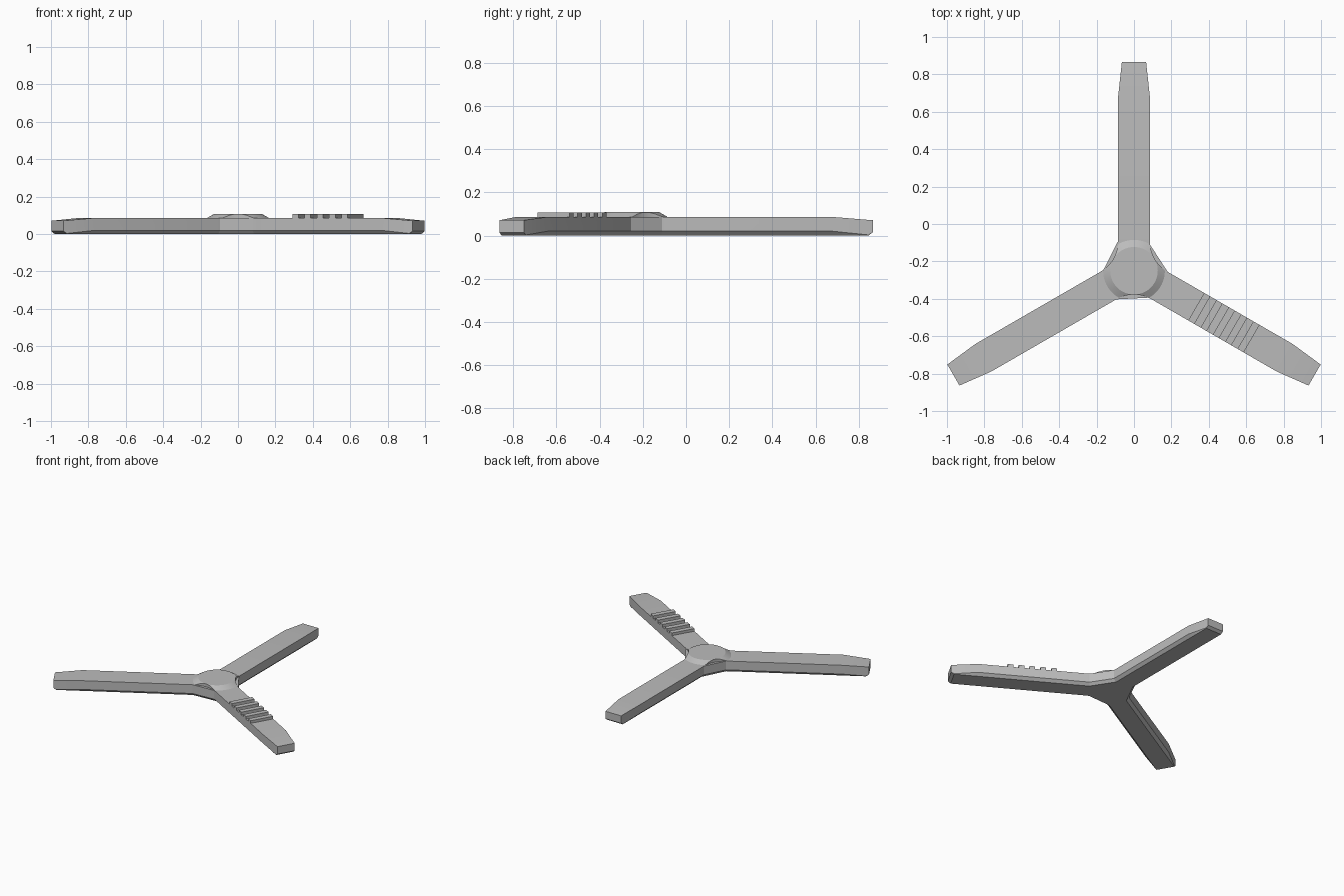
import bpy, bmesh
from math import sin, cos, sqrt, radians, pi, atan2
from mathutils import Vector, Matrix

cube = bpy.data.objects.get("Cube")
if cube:
    bpy.data.objects.remove(cube)

grey = bpy.data.materials.new("grey")
grey.use_nodes = True
colour = (0.5, 0.5, 0.5, 1)
grey.diffuse_color = colour
grey.node_tree.nodes["Principled BSDF"].inputs["Base Color"].default_value = colour

HUB = Vector((0, -0.25, 0))
ARM_ANGLES = [radians(a) for a in (90, 210, 330)]
HALF = 0.085          # arm half width
FILLET = 0.19         # radius of the curve between arms
REACH = (HALF + FILLET) / sqrt(3)   # where the curve meets the arm
DIST = (HALF + FILLET) / sin(pi / 3)
SHOULDER, NEAR_TIP, TIP = 0.93, 1.095, 1.115
TOP, STEPS = 0.086, 10


def finish(name, bm, smooth=True):
    bmesh.ops.remove_doubles(bm, verts=bm.verts, dist=0.0001)
    bmesh.ops.recalc_face_normals(bm, faces=bm.faces)
    mesh = bpy.data.meshes.new(name)
    bm.to_mesh(mesh)
    bm.free()
    mesh.materials.append(grey)
    obj = bpy.data.objects.new(name, mesh)
    bpy.context.collection.objects.link(obj)
    obj.location = HUB
    if smooth:
        bpy.ops.object.select_all(action="DESELECT")
        obj.select_set(True)
        bpy.context.view_layer.objects.active = obj
        bpy.ops.object.shade_smooth_by_angle(angle=radians(25))
    return obj


def body_ring(bm, inset, z, near, tip):
    """Three-armed outline; near and tip are (radius, half width, z)."""
    ring = []
    for angle in ARM_ANGLES:
        side = []
        for i in range(STEPS + 1):
            t = pi / 3 * (1 - i / STEPS)
            r = FILLET + inset
            side.append((REACH - r * sin(t), HALF + FILLET - r * cos(t), z))
        side += [(SHOULDER, HALF - inset, z), near, tip]
        mirrored = [(x, -y, h) for x, y, h in side]
        turn = Matrix.Rotation(angle, 3, "Z")
        # the last point of each arm is the first of the next one
        for p in (mirrored + side[::-1])[:-1]:
            ring.append(bm.verts.new(turn @ Vector(p)))
    return ring


def bridge(bm, a, b):
    n = len(a)
    for i in range(n):
        bm.faces.new((a[i], a[(i + 1) % n], b[(i + 1) % n], b[i]))


# Three-armed body with tapered tips and a chamfered underside
bm = bmesh.new()
bottom = body_ring(bm, 0.02, 0, (NEAR_TIP, 0.065, 0), (NEAR_TIP, 0.065, 0))
middle = body_ring(bm, 0, 0.02, (NEAR_TIP, 0.067, 0.003), (TIP, 0.065, 0.015))
top = body_ring(bm, 0, TOP, (NEAR_TIP, 0.067, 0.0725), (TIP, 0.065, 0.071))
bridge(bm, bottom, middle)
bridge(bm, middle, top)
bm.faces.new(bottom)
per_arm = len(top) // 3
centre = []
for k in range(3):
    arm = top[k * per_arm:(k + 1) * per_arm]
    s = STEPS + 1
    bm.faces.new(arm[s:s + 6])          # sloping tip
    centre += arm[:s + 1] + arm[s + 5:]
bm.faces.new(centre)
finish("three_arm_body", bm)

# Raised hub disc with a sloping skirt, trimmed to the body outline
DISC, SKIRT, RISE = 0.127, 0.165, 0.108
bm = bmesh.new()
low, edge, rim = [], [], []
for i in range(96):
    a = 2 * pi * i / 96
    phi = (a + pi / 2 + pi / 3) % (2 * pi / 3) - pi / 3
    radius = SKIRT
    reach = FILLET ** 2 - (DIST * sin(phi)) ** 2
    if reach > 0:
        radius = min(SKIRT, DIST * cos(phi) - sqrt(reach))
    height = TOP + (RISE - TOP) * (SKIRT - radius) / (SKIRT - DISC)
    for ring, r, z in ((low, radius, TOP), (edge, radius, height), (rim, DISC, RISE)):
        ring.append(bm.verts.new((r * cos(a), r * sin(a), z)))
bridge(bm, low, edge)
bridge(bm, edge, rim)
bm.faces.new(rim)
bm.faces.new(low)
finish("hub_disc", bm)

# Row of grip ribs across one arm
RIB = 0.038
for k in range(5):
    bm = bmesh.new()
    bmesh.ops.create_cube(bm, size=1)
    bmesh.ops.scale(bm, vec=(RIB, 2 * HALF, 0.022), verts=bm.verts)
    bmesh.ops.translate(bm, vec=(0.403 + 2 * RIB * k, 0, 0.095), verts=bm.verts)
    bmesh.ops.rotate(bm, cent=(0, 0, 0), matrix=Matrix.Rotation(ARM_ANGLES[2], 3, "Z"), verts=bm.verts)
    finish(f"grip_rib_{k + 1}", bm, smooth=False)
